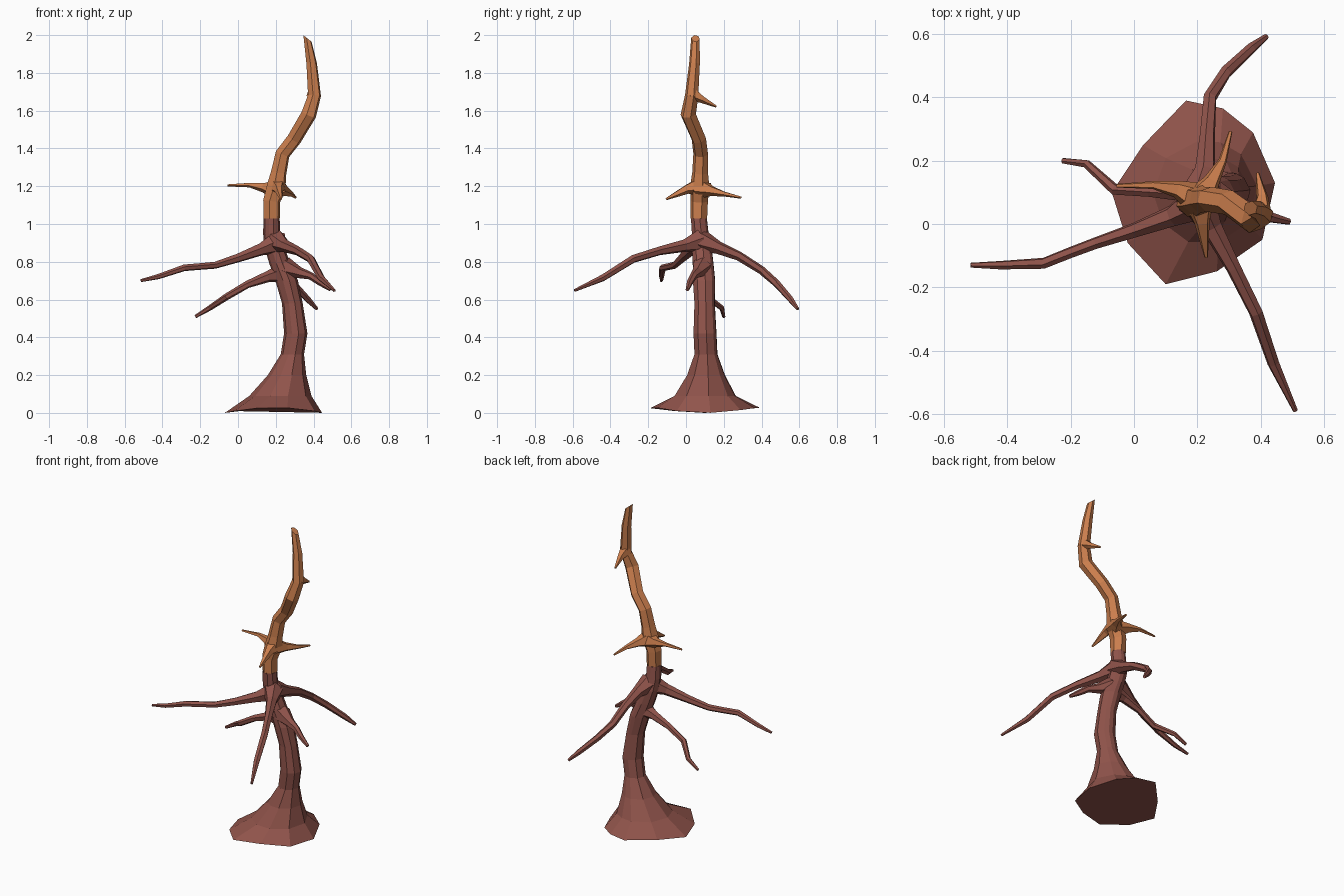
import bpy, bmesh, math
from mathutils import Vector


def material(name, rgb):
    m = bpy.data.materials.new(name)
    m.diffuse_color = (*rgb, 1)
    return m


BARK = material("dark bark", (0.28, 0.088, 0.070))
WOOD = material("bare orange wood", (0.60, 0.21, 0.075))


def skin(name, rings, mat, cap_start=True, cap_end=True):
    """Flat-faced skin over a list of vertex rings."""
    bm = bmesh.new()
    loops = [[bm.verts.new(p) for p in ring] for ring in rings]
    n = len(loops[0])
    for a, b in zip(loops, loops[1:]):
        for i in range(n):
            j = (i + 1) % n
            bm.faces.new((a[i], a[j], b[j], b[i]))
    if cap_start:
        bm.faces.new(loops[0][::-1])
    if cap_end:
        bm.faces.new(loops[-1])
    bmesh.ops.recalc_face_normals(bm, faces=bm.faces)
    me = bpy.data.meshes.new(name)
    bm.to_mesh(me)
    bm.free()
    me.materials.append(mat)
    ob = bpy.data.objects.new(name, me)
    bpy.context.collection.objects.link(ob)
    return ob


def tube_rings(path, sides, up, turn=0.3):
    """Rings square to a path of (x, y, z, radius)."""
    pts = [Vector(p[:3]) for p in path]
    rings = []
    for i, p in enumerate(pts):
        t = (pts[min(i + 1, len(pts) - 1)] - pts[max(i - 1, 0)]).normalized()
        u = t.cross(Vector(up)).normalized()
        v = t.cross(u)
        r = path[i][3]
        angles = [turn + 2 * math.pi * k / sides for k in range(sides)]
        rings.append([p + r * (math.cos(a) * u + math.sin(a) * v) for a in angles])
    return rings


# Lower trunk: spreading uneven foot narrowing to a leaning stem
foot = [(7, .247), (47, .258), (73, .277), (97, .292), (139, .227),
        (180, .27), (216, .272), (251, .307), (284, .257), (324, .254)]
stem = [(.225, .10, .09, .165), (.26, .105, .20, .102), (.288, .105, .31, .062),
        (.306, .10, .42, .062), (.288, .098, .58, .055), (.258, .095, .70, .060),
        (.222, .09, .79, .056), (.192, .083, .88, .053), (.178, .075, .95, .045),
        (.178, .068, 1.03, .043)]
rings = [[Vector((.2 + r * math.cos(math.radians(a)), .1 + r * math.sin(math.radians(a)),
                  .028 * math.sin(math.radians(a)) ** 2)) for a, r in foot]]
for x, y, z, r in stem:
    rings.append([Vector((x + r * math.cos(math.radians(a)),
                          y + r * math.sin(math.radians(a)), z)) for a, _ in foot])
skin("lower_trunk", rings, BARK, cap_end=False)

# Upper trunk: crooked bare wood with a slanted broken end
crook = [(.178, .068, 1.03, .045), (.178, .07, 1.12, .047), (.203, .073, 1.20, .052),
         (.215, .075, 1.27, .043), (.236, .078, 1.37, .040), (.298, .068, 1.45, .040),
         (.375, .012, 1.58, .042), (.405, .030, 1.68, .036), (.390, .045, 1.85, .029),
         (.368, .050, 1.982, .023)]
rings = tube_rings(crook, 6, (0, 1, 0))
for p in rings[0]:
    p.z = 1.03
for p in rings[-1]:
    p.z = 1.982 - .8 * (p.x - .368)
skin("upper_trunk", rings, WOOD, cap_start=False)

# Drooping bark branches, flared where they leave the trunk
branches = {
    "left_branch": [(.20, .07, .90, .060), (.12, .025, .865, .034), (0, -.02, .82, .024),
                    (-.12, -.06, .782, .019), (-.20, -.09, .775, .018),
                    (-.285, -.124, .768, .018), (-.42, -.13, .722, .014), (-.515, -.13, .70, .008)],
    "front_branch": [(.20, .07, .91, .062), (.245, -.01, .885, .034), (.315, -.14, .858, .024),
                     (.385, -.28, .815, .022), (.44, -.44, .715, .019), (.51, -.59, .648, .008)],
    "back_branch": [(.20, .08, .91, .062), (.225, .17, .875, .034), (.232, .28, .83, .025),
                    (.24, .40, .755, .022), (.29, .48, .685, .020), (.37, .555, .60, .017),
                    (.418, .592, .55, .009)],
    "lower_left_branch": [(.24, .09, .74, .056), (.16, .10, .722, .030), (.05, .105, .68, .020),
                          (-.06, .108, .615, .018), (-.15, .19, .555, .014),
                          (-.225, .20, .51, .009)],
    "lower_right_branch": [(.25, .085, .77, .056), (.325, .06, .742, .030), (.385, .04, .725, .020),
                           (.435, .02, .69, .017), (.49, .007, .653, .010)],
}
for name, path in branches.items():
    skin(name, tube_rings(path, 6, (0, 0, 1)), BARK)

# Sharp broken stubs on the bare wood
stubs = {
    "left_stub": [(.20, .08, 1.18, .056), (.135, .11, 1.195, .028), (.06, .123, 1.207, .013),
                  (-.055, .121, 1.205, .006)],
    "front_stub": [(.205, .08, 1.20, .056), (.215, .005, 1.185, .026), (.228, -.105, 1.132, .006)],
    "back_stub": [(.205, .075, 1.19, .058), (.245, .135, 1.175, .028), (.28, .20, 1.16, .014),
                  (.305, .292, 1.14, .006)],
    "top_stub": [(.40, .03, 1.69, .040), (.405, .085, 1.66, .020), (.39, .16, 1.622, .006)],
}
for name, path in stubs.items():
    skin(name, tube_rings(path, 5, (0, 0, 1)), WOOD)
